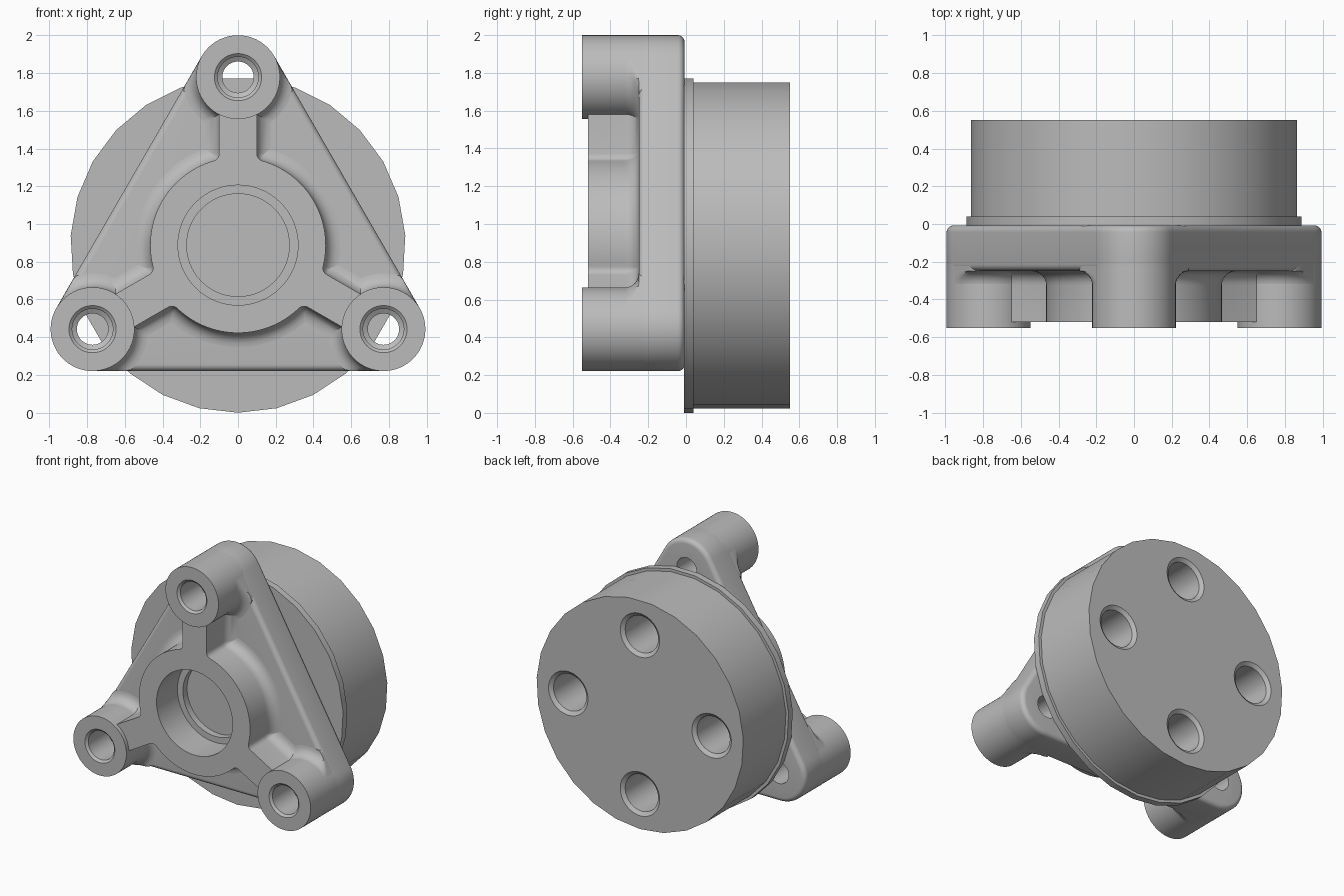
import bpy, bmesh
from math import sin, cos, pi, radians, asin, atan2, sqrt, hypot

old = bpy.data.objects.get("Cube")
if old:
    bpy.data.objects.remove(old)

CZ = 0.888       # height of the main axis
R_ARM = 0.89     # axis to boss centre
R_BOSS = 0.222
R_HUB = 0.465
R_FLANGE = 0.888
THIRD = 2 * pi / 3

metal = bpy.data.materials.new("cast grey")
metal.use_nodes = True
grey = (0.5, 0.5, 0.5, 1)
metal.diffuse_color = grey
metal.node_tree.nodes["Principled BSDF"].inputs["Base Color"].default_value = grey


def loft(name, rings):
    """Solid through equal-count rings; each ring is (y, [(x, z), ...])."""
    bm = bmesh.new()
    loops = [[bm.verts.new((x, y, z + CZ)) for x, z in pts] for y, pts in rings]
    for a, b in zip(loops, loops[1:]):
        for i in range(len(a)):
            j = (i + 1) % len(a)
            bm.faces.new((a[i], a[j], b[j], b[i]))
    bm.faces.new(loops[0])
    bm.faces.new(loops[-1])
    bmesh.ops.recalc_face_normals(bm, faces=bm.faces)
    mesh = bpy.data.meshes.new(name)
    bm.to_mesh(mesh)
    bm.free()
    mesh.materials.append(metal)
    obj = bpy.data.objects.new(name, mesh)
    bpy.context.collection.objects.link(obj)
    return obj


def lathe(name, profile, centre=(0, 0), n=64):
    """Turned solid along y from (y, radius) pairs."""
    angles = [pi + 2 * pi * i / n for i in range(n)]
    return loft(name, [(y, [(centre[0] + r * sin(a), centre[1] + r * cos(a))
                            for a in angles]) for y, r in profile])


def turn(pts, a):
    return [(u * cos(a) + v * sin(a), v * cos(a) - u * sin(a)) for u, v in pts]


def plate_outline(r, limit=None):
    """Rounded triangle around the three bosses, optionally held inside a circle."""
    pts = []
    side = R_ARM * sqrt(3)
    for k in range(3):
        part = [(r * sin(t), R_ARM + r * cos(t))
                for t in [radians(-60 + 5 * i) for i in range(25)]]
        x0, z0 = part[-1]
        part += [(x0 + side * i / 40 * cos(pi / 3), z0 - side * i / 40 * sin(pi / 3))
                 for i in range(1, 40)]
        pts += turn(part, k * THIRD)
    if limit:
        pts = [(x * s, z * s) for x, z in pts
               for s in [min(1, limit / hypot(x, z))]]
    return pts


def spider_outline(d):
    """Hub, ribs and boss feet, grown outward by d but kept on the plate."""
    w, rh, rb = 0.1 + d, R_HUB + d, R_BOSS - 0.001
    f = max(0.04 - d, 0.003)
    half = []
    end = pi - asin(w / (rb + d))
    for i in range(33):
        t = end * i / 32
        over = t - pi / 3
        r = rb if over <= 0 else min(rb + d, rb / max(cos(over), 0.05))
        half.append((r * sin(t), R_ARM + r * cos(t)))
    v = sqrt((rh + f) ** 2 - (w + f) ** 2)
    alpha = atan2(w + f, v)
    for i in range(6):
        t = -pi / 2 + (alpha - pi / 2) * i / 5
        half.append((w + f + f * sin(t), v + f * cos(t)))
    for i in range(1, 17):
        t = alpha + (pi / 3 - alpha) * i / 16
        half.append((rh * sin(t), rh * cos(t)))
    mirrored = [(-u, q) for u, q in half[-2:0:-1]]
    return [p for k in range(3) for p in turn(mirrored + half, k * THIRD)]


def cut(obj, cutters):
    bpy.context.view_layer.objects.active = obj
    for c in cutters:
        mod = obj.modifiers.new("bore", 'BOOLEAN')
        mod.operation = 'DIFFERENCE'
        mod.solver = 'EXACT'
        mod.object = c
        bpy.ops.object.modifier_apply(modifier=mod.name)


quarter = [i * pi / 12 for i in range(7)]

# Triangular plate with rounded front and back edges
E = 0.035
plate_rings = [(-0.008 - E * (1 - cos(t)), plate_outline(R_BOSS - E * (1 - sin(t))))
               for t in quarter]
plate_rings += [(-0.25 + E * (1 - sin(t)), plate_outline(R_BOSS - E * (1 - cos(t))))
                for t in quarter]
plate = loft("base_plate", plate_rings)

# Hub with ribs, blending into the plate through a concave fillet
F = 0.075
spider_rings = [(-0.2, spider_outline(F))]
spider_rings += [(-0.25 - F * (1 - cos(t)), spider_outline(F * (1 - sin(t))))
                 for t in quarter]
spider_rings += [(-0.52, spider_outline(0))]
spider = loft("hub_and_ribs", spider_rings)

# Mounting bosses and their stepped bores
centres = turn([(0, R_ARM)], 0) + turn([(0, R_ARM)], THIRD) + turn([(0, R_ARM)], -THIRD)
bosses, boss_bores = [], []
for label, c in zip(("top", "right", "left"), centres):
    side_name = "top" if label == "top" else ("left" if c[0] > 0 else "right")
    bosses.append(lathe(side_name + "_boss", [(-0.55, R_BOSS), (-0.2, R_BOSS)], c, 72))
    boss_bores.append(lathe("bore_cutter", [(-0.6, 0.125), (-0.55, 0.125), (-0.535, 0.108),
                                            (-0.3, 0.108), (-0.285, 0.083), (0.1, 0.083)], c, 48))

# Flange and drum
drum = lathe("flange_and_drum", [(-0.01, R_FLANGE), (0.04, R_FLANGE),
                                 (0.04, 0.866), (0.55, 0.866)], n=27)

# Fillet where the plate meets the flange
G = 0.05
blend = loft("flange_fillet", [(-0.01 - G * (1 - sin(t)),
                                plate_outline(R_BOSS - 0.002 + G * (1 - cos(t)), R_FLANGE - 0.015))
                               for t in reversed(quarter)] + [(0.01, plate_outline(R_BOSS, 0.8))])

# Central bore, and four countersunk holes in the drum's back
hub_bore = lathe("hub_cutter", [(-0.6, 0.318), (-0.27, 0.318), (-0.27, 0.272), (-0.22, 0.272)])
back_bores = [lathe("back_cutter", [(0.6, 0.165), (0.55, 0.165), (0.53, 0.138), (0.15, 0.138)], c, 48)
              for c in turn([(0, 0.6), (0.6, 0), (0, -0.6), (-0.6, 0)], 0)]

cut(plate, boss_bores + [hub_bore])
cut(spider, boss_bores + [hub_bore])
cut(blend, boss_bores)
for boss, bore in zip(bosses, boss_bores):
    cut(boss, [bore])
cut(drum, back_bores)
for c in boss_bores + back_bores + [hub_bore]:
    bpy.data.objects.remove(c)

# Smooth shading with crisp edges
bpy.ops.object.select_all(action='DESELECT')
for obj in [plate, spider, drum, blend] + bosses:
    obj.select_set(True)
bpy.context.view_layer.objects.active = plate
bpy.ops.object.shade_smooth_by_angle(angle=radians(32))
